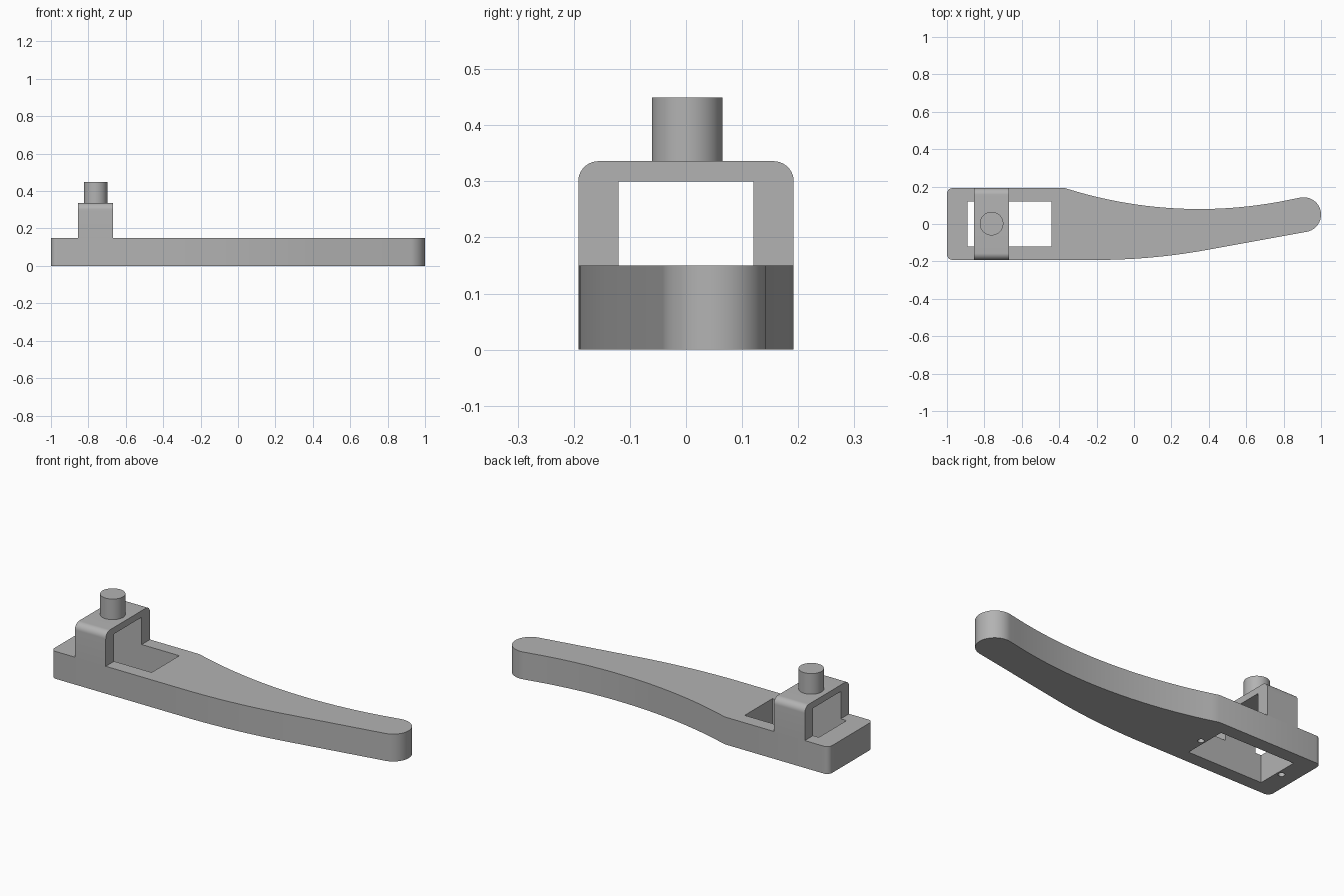
import bpy, bmesh, math
from mathutils import Vector

if "Cube" in bpy.data.objects:
    bpy.data.objects.remove(bpy.data.objects["Cube"])

grey = bpy.data.materials.new("plain grey")
grey.diffuse_color = (0.45, 0.45, 0.45, 1)
grey.use_nodes = True
grey.node_tree.nodes["Principled BSDF"].inputs["Base Color"].default_value = grey.diffuse_color


def prism(name, points, depth):
    """Closed profile (3D points) extruded along a vector."""
    bm = bmesh.new()
    face = bm.faces.new([bm.verts.new(p) for p in points])
    ext = bmesh.ops.extrude_face_region(bm, geom=[face], use_keep_orig=True)
    verts = [g for g in ext["geom"] if isinstance(g, bmesh.types.BMVert)]
    bmesh.ops.translate(bm, verts=verts, vec=Vector(depth))
    bmesh.ops.recalc_face_normals(bm, faces=bm.faces)
    me = bpy.data.meshes.new(name)
    bm.to_mesh(me)
    bm.free()
    me.materials.append(grey)
    ob = bpy.data.objects.new(name, me)
    bpy.context.collection.objects.link(ob)
    return ob


def arc(cx, cy, r, a0, a1, n):
    """Points along an arc, angles in degrees."""
    angles = [math.radians(a0 + (a1 - a0) * i / n) for i in range(n + 1)]
    return [(cx + r * math.cos(a), cy + r * math.sin(a)) for a in angles]


def disc(cx, cy, r, z, n=48):
    return [(x, y, z) for x, y in arc(cx, cy, r, 0, 360, n)[:-1]]


def smooth(ob):
    bpy.ops.object.select_all(action="DESELECT")
    ob.select_set(True)
    bpy.context.view_layer.objects.active = ob
    bpy.ops.object.shade_smooth_by_angle(angle=math.radians(25))


def cut(ob, cutter):
    mod = ob.modifiers.new(cutter.name, "BOOLEAN")
    mod.operation = "DIFFERENCE"
    mod.solver = "EXACT"
    mod.object = cutter
    bpy.context.view_layer.objects.active = ob
    bpy.ops.object.modifier_apply(modifier=mod.name)
    bpy.data.objects.remove(cutter)


HALF, THICK = 0.192, 0.15

# Handle outline, counter-clockwise: square end, lower sweep, round tip, upper sweep
outline = arc(-0.97, -HALF + 0.03, 0.03, 180, 270, 8)
sweep_end = math.degrees(math.atan(0.18))
outline += arc(-0.2, -HALF + 3.28, 3.28, 270, 270 + sweep_end, 20)
outline += arc(0.907, 0.05, 0.093, -79.8, 102.8, 32)
for i in range(1, 33):
    x = 0.887 - (0.887 + 0.37) * i / 32
    outline.append((x, 2.44 - math.sqrt(2.36 ** 2 - (x - 0.35) ** 2)))
outline[-1] = (-0.37, HALF)
outline += arc(-0.97, HALF - 0.03, 0.03, 90, 180, 8)
handle = prism("handle", [(x, y, 0) for x, y in outline], (0, 0, THICK))

# Rectangular window through the handle
window = [(-0.89, -0.12), (-0.44, -0.12), (-0.44, 0.12), (-0.89, 0.12)]
cut(handle, prism("window_cutter", [(x, y, -0.1) for x, y in window], (0, 0, 0.4)))

# Blind screw holes underneath, at both ends of the window
for x in (-0.916, -0.416):
    cut(handle, prism("screw_cutter", disc(x, 0, 0.0165, -0.05, 24), (0, 0, 0.15)))
smooth(handle)

# Bridge over the window: arch profile with rounded outer shoulders
TOP, R = 0.336, 0.036
arch = [(HALF, THICK)]
arch += arc(HALF - R, TOP - R, R, 0, 90, 10)
arch += arc(-HALF + R, TOP - R, R, 90, 180, 10)
arch += [(-HALF, THICK), (-0.12, THICK), (-0.12, 0.3), (0.12, 0.3), (0.12, THICK)]
bridge = prism("bridge", [(-0.855, y, z) for y, z in arch], (0.187, 0, 0))
smooth(bridge)

# Round post on the bridge
post = prism("post", disc(-0.7615, 0.002, 0.063, TOP), (0, 0, 0.449 - TOP))
smooth(post)
